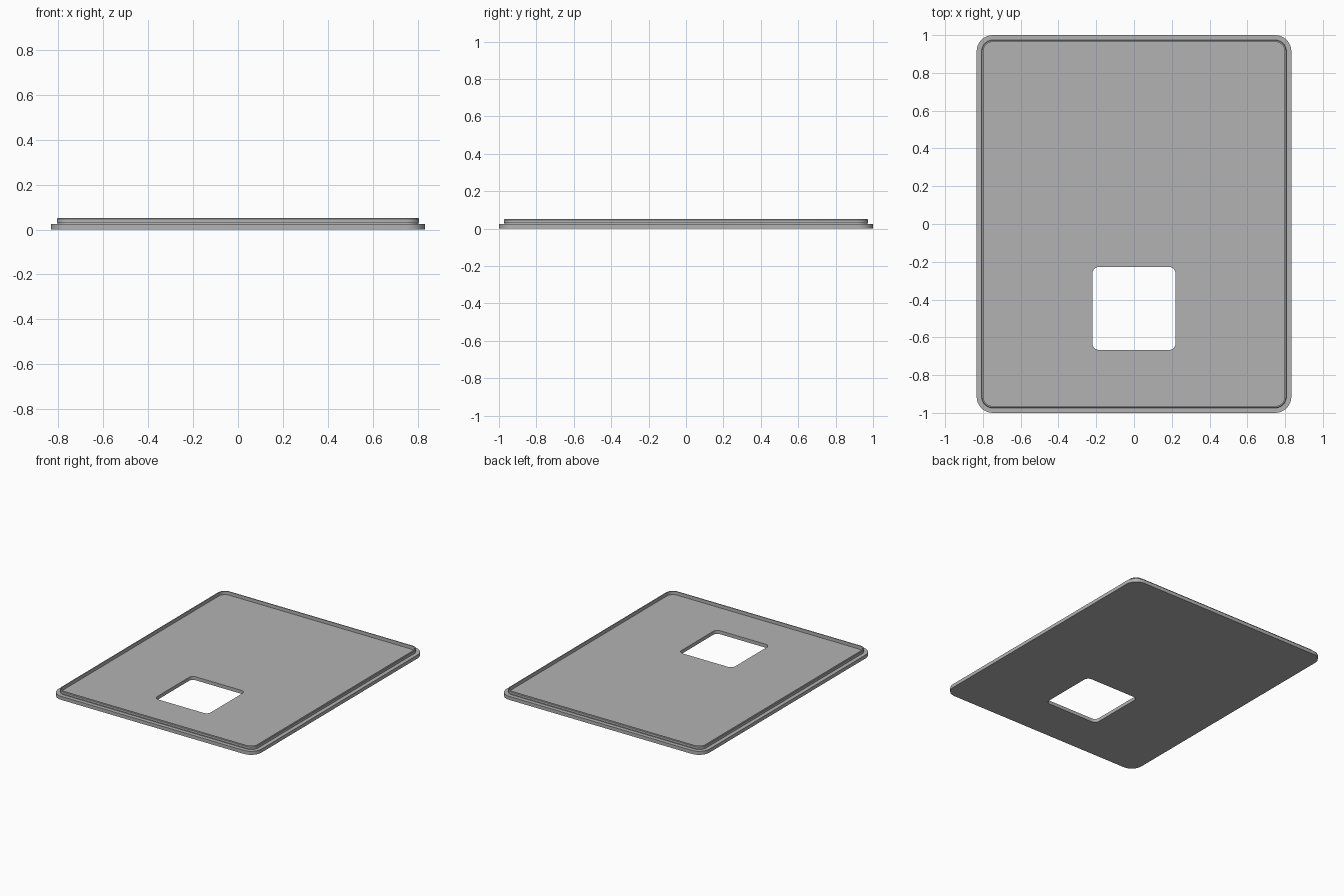
import bpy, bmesh, math

cube = bpy.data.objects.get("Cube")
if cube:
    bpy.data.objects.remove(cube, do_unlink=True)

grey = bpy.data.materials.new("plain grey")
grey.use_nodes = True
colour = (0.45, 0.45, 0.45, 1)
grey.diffuse_color = colour
grey.node_tree.nodes["Principled BSDF"].inputs["Base Color"].default_value = colour

STEPS = 8  # segments per rounded corner


def rounded_rect(bm, half_x, half_y, radius, z, centre_y=0):
    """One ring of vertices around a rectangle with rounded corners."""
    ring = []
    for quarter, (sx, sy) in enumerate([(1, 1), (-1, 1), (-1, -1), (1, -1)]):
        for i in range(STEPS + 1):
            a = (quarter + i / STEPS) * math.pi / 2
            ring.append(bm.verts.new((sx * (half_x - radius) + radius * math.cos(a),
                                      centre_y + sy * (half_y - radius) + radius * math.sin(a), z)))
    return ring


def closed_loft(name, sections):
    """Join the rings in order, and the last back to the first."""
    bm = bmesh.new()
    rings = [rounded_rect(bm, *s) for s in sections]
    for a, b in zip(rings, rings[1:] + rings[:1]):
        for i in range(len(a)):
            j = (i + 1) % len(a)
            bm.faces.new((a[i], a[j], b[j], b[i]))
    bmesh.ops.recalc_face_normals(bm, faces=bm.faces[:])
    mesh = bpy.data.meshes.new(name)
    bm.to_mesh(mesh)
    bm.free()
    mesh.materials.append(grey)
    obj = bpy.data.objects.new(name, mesh)
    bpy.context.collection.objects.link(obj)
    bpy.ops.object.select_all(action="DESELECT")
    obj.select_set(True)
    bpy.context.view_layer.objects.active = obj
    bpy.ops.object.shade_smooth_by_angle(angle=math.radians(30))
    return obj


# Flat plate with rounded corners and a square window through it
W, L, T = 0.833, 1.0, 0.026
window = (0.22, 0.22, 0.035)
closed_loft("base_plate", [
    (*window, 0, -0.447), (*window, T, -0.447),
    (W, L, 0.085, T), (W, L, 0.085, 0)])


# Thin raised lip set in from the edge, slightly undercut on the outside
def lip_ring(inset, z):
    return (W - inset, L - inset, 0.085 - inset, z)


closed_loft("raised_lip", [
    lip_ring(0.029, T - 0.004), lip_ring(0.029, T + 0.004),
    lip_ring(0.026, T + 0.009), lip_ring(0.026, 0.047),
    lip_ring(0.029, 0.051), lip_ring(0.036, 0.051),
    lip_ring(0.036, T - 0.004)])
